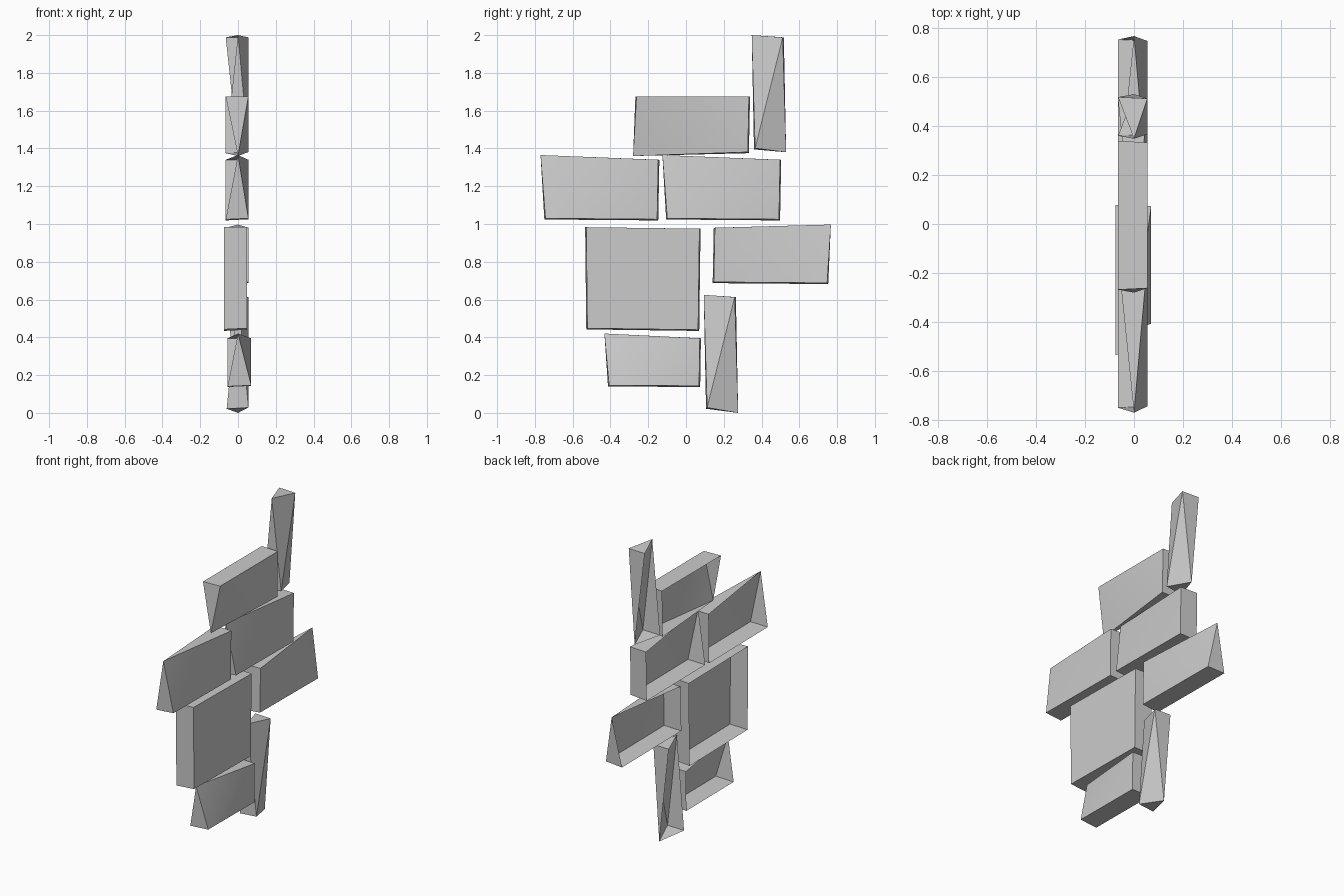
import bpy, bmesh
from mathutils import Vector

if "Cube" in bpy.data.objects:
    bpy.data.objects.remove(bpy.data.objects["Cube"])


def stone(name, corners, pinched=(), front=0.055, back=-0.065, grow=0.006):
    """Open-backed wall stone. Corners are (y, z) seen from +x, clockwise from
    top left; a pinched corner has its front and back merged at x = 0."""
    bm = bmesh.new()
    centre = sum((Vector(c) for c in corners), Vector((0, 0))) / 4
    fronts, backs = [], []
    for i, (y, z) in enumerate(corners):
        if i in pinched:
            v = bm.verts.new((0, y, z))
            fronts.append(v)
            backs.append(v)
        else:
            # the back outline is very slightly larger than the front one
            sy = grow if y > centre.x else -grow
            sz = 0 if z > centre.y else -grow
            fronts.append(bm.verts.new((front, y - sy / 2, z - sz / 2)))
            backs.append(bm.verts.new((back, y + sy / 2, z + sz / 2)))

    # front face, split between the full-depth corners next to a pinch
    if pinched:
        p = pinched[0]
        a, b, c, d = (fronts[(p + k) % 4] for k in range(4))
        bm.faces.new((a, d, b))
        bm.faces.new((b, d, c))
    else:
        bm.faces.new(fronts[::-1])

    # four side walls, triangular beside a pinched corner
    for i in range(4):
        j = (i + 1) % 4
        ring = [fronts[i], fronts[j], backs[j], backs[i]]
        bm.faces.new(list(dict.fromkeys(ring)))

    mesh = bpy.data.meshes.new(name)
    bm.to_mesh(mesh)
    bm.free()
    ob = bpy.data.objects.new(name, mesh)
    bpy.context.collection.objects.link(ob)
    bpy.ops.object.select_all(action='DESELECT')
    ob.select_set(True)
    bpy.context.view_layer.objects.active = ob
    bpy.ops.object.shade_smooth_by_angle(angle=0.6)
    return ob


def shifted(corners, dy, dz):
    return [(y + dy, z + dz) for y, z in corners]


# upright stones, pinched at two opposite corners
upright = [(0.348, 2.0), (0.515, 1.988), (0.53, 1.38), (0.363, 1.398)]
stone("top_upright_stone", upright, (0, 2))
stone("bottom_upright_stone", shifted(upright, -0.254, -1.375)[:2]
      + [(0.276, 0.0), (0.109, 0.025)], (0, 2), back=-0.06)

# upper course
stone("upper_stone", [(-0.265, 1.675), (0.336, 1.675), (0.33, 1.378), (-0.28, 1.36)], (3,))

# middle course: two alike
middle = [(-0.77, 1.365), (-0.144, 1.34), (-0.15, 1.022), (-0.747, 1.027)]
stone("middle_stone_left", middle, (0,))
stone("middle_stone_right", shifted(middle, 0.645, 0), (0,))

# large square stone and its neighbour
stone("large_stone", [(-0.531, 0.983), (0.074, 0.975), (0.067, 0.437), (-0.525, 0.445)],
      front=0.048, back=-0.075)
stone("right_stone", [(0.15, 0.98), (0.767, 0.997), (0.75, 0.685), (0.144, 0.69)], (1,))

# lower course
stone("lower_stone", [(-0.432, 0.42), (0.076, 0.395), (0.072, 0.14), (-0.41, 0.143)], (0,),
      front=0.07, back=-0.055)
